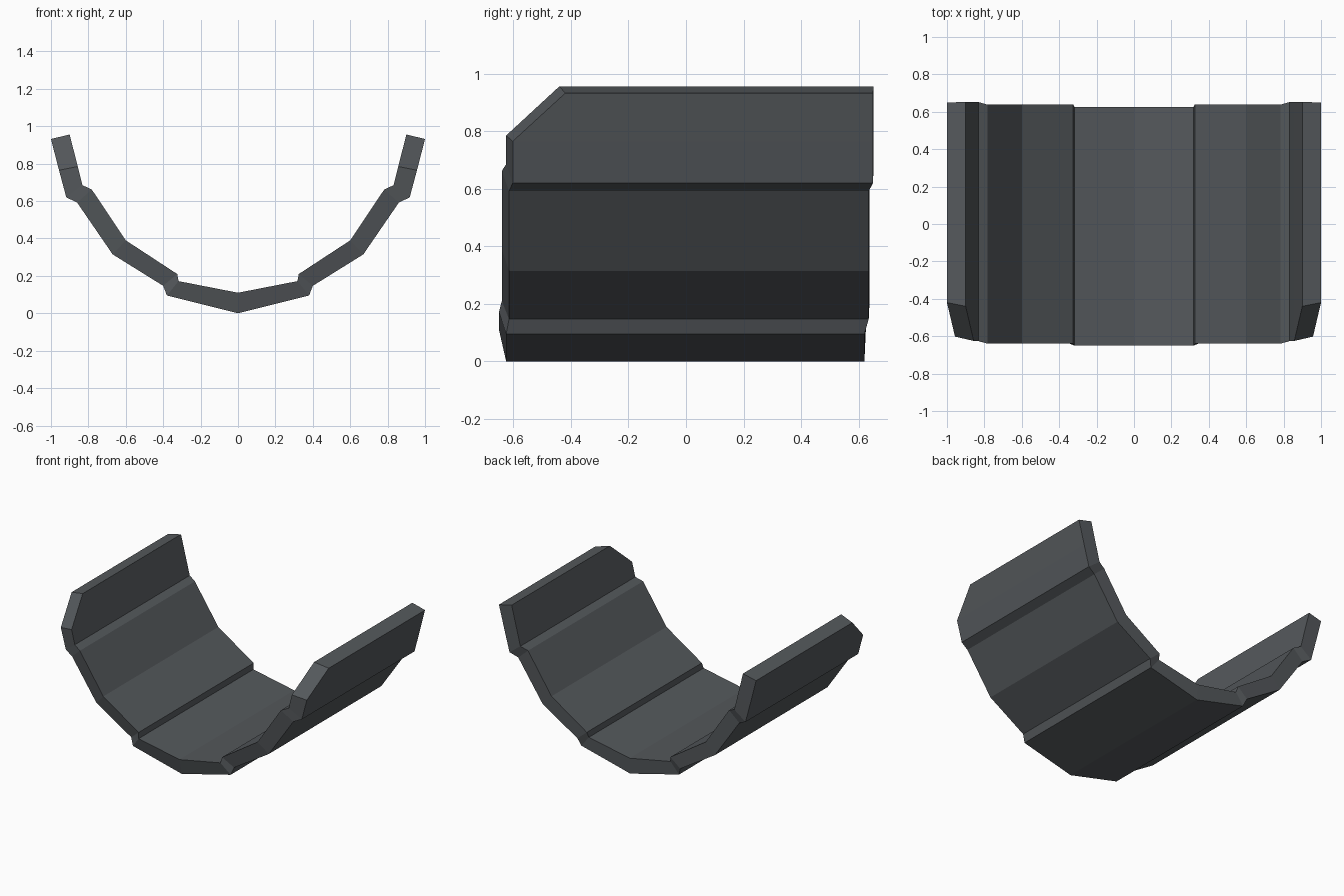
import bpy
import bmesh

cube = bpy.data.objects.get("Cube")
if cube:
    bpy.data.objects.remove(cube, do_unlink=True)

# Dark slate material
slate = bpy.data.materials.new("dark slate grey")
slate.use_nodes = True
colour = (0.09, 0.099, 0.107, 1.0)
slate.diffuse_color = colour
bsdf = slate.node_tree.nodes["Principled BSDF"]
bsdf.inputs["Base Color"].default_value = colour
bsdf.inputs["Roughness"].default_value = 0.7

# Half cross-section from the keel to the rim: x, z, front y, back y
OUTER = [
    (0, 0, -0.625, 0.62), (0.38, 0.095, -0.625, 0.62),
    (0.4, 0.147, -0.615, 0.635), (0.67, 0.315, -0.615, 0.635),
    (0.86, 0.592, -0.615, 0.635), (0.918, 0.62, -0.602, 0.65),
    (0.957, 0.765, -0.602, 0.65), (1.0, 0.932, -0.42, 0.65),
]
INNER = [
    (0, 0.11, -0.65, 0.625), (0.318, 0.172, -0.65, 0.625),
    (0.325, 0.21, -0.64, 0.638), (0.6, 0.39, -0.64, 0.638),
    (0.782, 0.662, -0.64, 0.638), (0.832, 0.685, -0.625, 0.652),
    (0.857, 0.785, -0.625, 0.652), (0.9, 0.956, -0.44, 0.652),
]


def rail(bm, profile, end):
    """Row of vertices along the front (end 2) or back (end 3) edge."""
    return [bm.verts.new((p[0], p[end], p[1])) for p in profile]


# Curved armour shell: four rails joined into a thick half shell
bm = bmesh.new()
rails = [rail(bm, OUTER, 2), rail(bm, OUTER, 3),
         rail(bm, INNER, 3), rail(bm, INNER, 2)]
for i in range(len(OUTER) - 1):
    for j in range(4):
        a, b = rails[j], rails[(j + 1) % 4]
        bm.faces.new((a[i], b[i], b[i + 1], a[i + 1]))
bm.faces.new([r[-1] for r in rails])  # rim
bmesh.ops.recalc_face_normals(bm, faces=bm.faces)

# The rim faces up; flip everything if the solver chose the other side
bm.faces.ensure_lookup_table()
if bm.faces[-1].normal.z < 0:
    bmesh.ops.reverse_faces(bm, faces=bm.faces)

mesh = bpy.data.meshes.new("curved_shell")
bm.to_mesh(mesh)
bm.free()
mesh.materials.append(slate)
shell = bpy.data.objects.new("curved_shell", mesh)
bpy.context.collection.objects.link(shell)

# Mirror across the keel
mirror = shell.modifiers.new("Mirror", 'MIRROR')
mirror.use_clip = True
mirror.merge_threshold = 0.001
